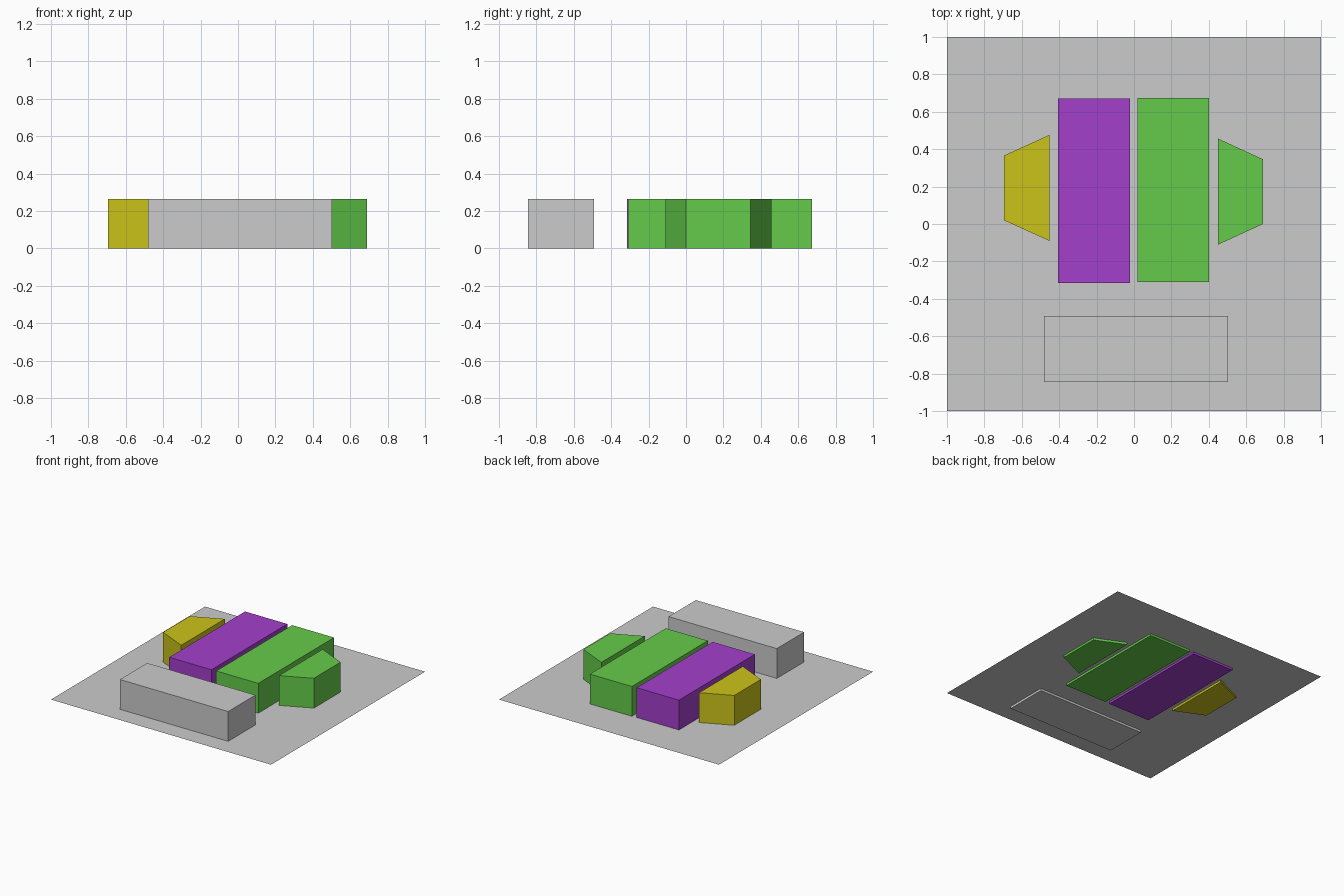
import bpy
import bmesh

if "Cube" in bpy.data.objects:
    bpy.data.objects.remove(bpy.data.objects["Cube"])

BASE_Z = 0.018   # sheet sits just above the undersides of the blocks
TOP = 0.263


def material(name, rgb):
    mat = bpy.data.materials.new(name)
    mat.diffuse_color = (*rgb, 1)
    mat.use_nodes = True
    mat.node_tree.nodes["Principled BSDF"].inputs["Base Color"].default_value = mat.diffuse_color
    return mat


def prism(name, outline, z0, height=0.0, mat=None):
    """Flat polygon, extruded upward when a height is given."""
    bm = bmesh.new()
    face = bm.faces.new([bm.verts.new((x, y, z0)) for x, y in outline])
    if height:
        top = bmesh.ops.extrude_face_region(bm, geom=[face], use_keep_orig=True)
        verts = [g for g in top["geom"] if isinstance(g, bmesh.types.BMVert)]
        bmesh.ops.translate(bm, verts=verts, vec=(0, 0, height))
        bmesh.ops.recalc_face_normals(bm, faces=bm.faces)
    mesh = bpy.data.meshes.new(name)
    bm.to_mesh(mesh)
    bm.free()
    obj = bpy.data.objects.new(name, mesh)
    bpy.context.collection.objects.link(obj)
    if mat:
        mesh.materials.append(mat)
    return obj


def rect(x0, x1, y0, y1):
    return [(x0, y0), (x1, y0), (x1, y1), (x0, y1)]


def wing(x_in, x_out, y_mid):
    """Trapezoid narrowing away from the centre."""
    return [(x_in, y_mid - 0.283), (x_out, y_mid - 0.173),
            (x_out, y_mid + 0.173), (x_in, y_mid + 0.283)]


green = material("green", (0.13, 0.6, 0.07))
purple = material("purple", (0.37, 0.05, 0.6))
yellow = material("yellow", (0.6, 0.55, 0.01))

# Thin base sheet
prism("base_sheet", rect(-1, 1, -1, 1), BASE_Z)

# Long centre blocks
prism("left_long_block", rect(-0.405, -0.021, -0.315, 0.67), 0, TOP, purple)
prism("right_long_block", rect(0.02, 0.402, -0.311, 0.674), 0, TOP, green)

# Tapered side blocks
prism("left_side_block", wing(-0.453, -0.695, 0.193), 0, TOP, yellow)
prism("right_side_block", wing(0.45, 0.69, 0.173), 0, TOP, green)

# Front block
prism("front_block", rect(-0.481, 0.503, -0.846, -0.492), 0, TOP)
